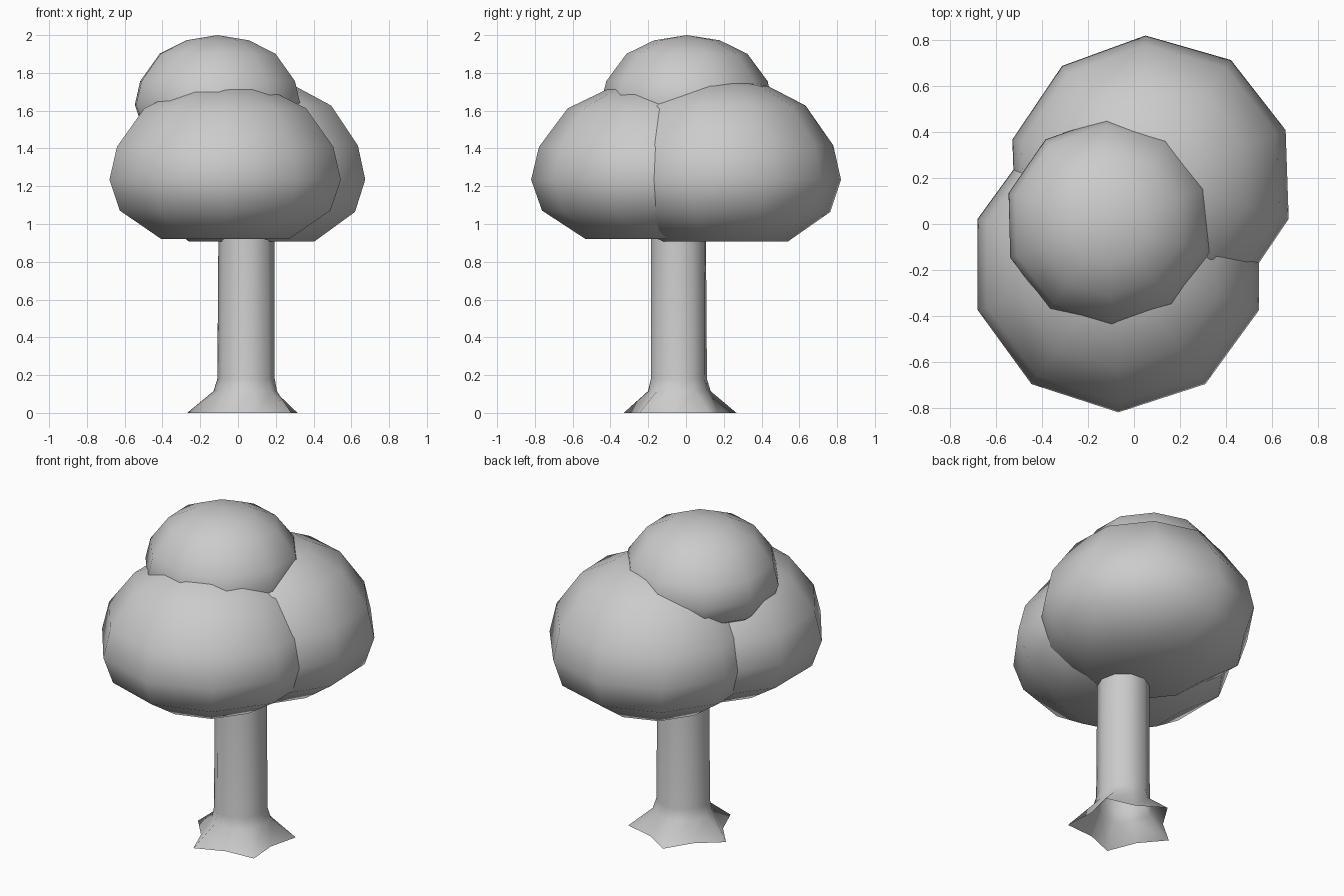
import bpy
import bmesh
from math import sin, cos, radians, pi

if "Cube" in bpy.data.objects:
    bpy.data.objects.remove(bpy.data.objects["Cube"])

SIDES = 10


def loft(name, center, rings, rotation, cap_top=False, cap_bottom=False):
    """Skin ten-sided rings given as (height, radius at even spokes, radius at odd spokes)."""
    bm = bmesh.new()
    loops = []
    for z, even, odd in rings:
        loop = []
        for i in range(SIDES):
            a = radians(rotation) + 2 * pi * i / SIDES
            r = odd if i % 2 else even
            loop.append(bm.verts.new((center[0] + r * cos(a), center[1] + r * sin(a), z)))
        loops.append(loop)
    for low, high in zip(loops, loops[1:]):
        for i in range(SIDES):
            j = (i + 1) % SIDES
            bm.faces.new((low[i], low[j], high[j], high[i]))
    if cap_bottom:
        bm.faces.new(loops[0][::-1])
    if cap_top:
        tip = bm.verts.new((center[0], center[1], cap_top))
        for i in range(SIDES):
            bm.faces.new((loops[-1][i], loops[-1][(i + 1) % SIDES], tip))
    for f in bm.faces:
        f.smooth = True
    mesh = bpy.data.meshes.new(name)
    bm.to_mesh(mesh)
    bm.free()
    obj = bpy.data.objects.new(name, mesh)
    bpy.context.collection.objects.link(obj)
    return obj


# Leaf clump: rounded dome with a flat cut underside
CLUMP = [(0.55, -0.49), (0.91, -0.255), (1.0, 0.0),
         (0.935, 0.27), (0.70, 0.585), (0.38, 0.74)]


def clump(name, x, y, z, radius, height, rotation):
    rings = [(z + h * height, r * radius, r * radius) for r, h in CLUMP]
    loft(name, (x, y), rings, rotation, cap_top=z + 0.8 * height, cap_bottom=True)


clump("front_foliage", -0.068, -0.176, 1.235, 0.644, 0.644, 18)
clump("back_foliage", 0.072, 0.195, 1.235, 0.626, 0.67, 20)
clump("top_foliage", -0.108, 0.005, 1.632, 0.457, 0.46, 19.5)

# Trunk: straight column flaring into five root points, open below
loft("trunk", (0.045, -0.04), [
    (0.0, 0.315, 0.225),
    (0.115, 0.175, 0.162),
    (0.18, 0.155, 0.15),
    (1.25, 0.147, 0.147),
], 31)
